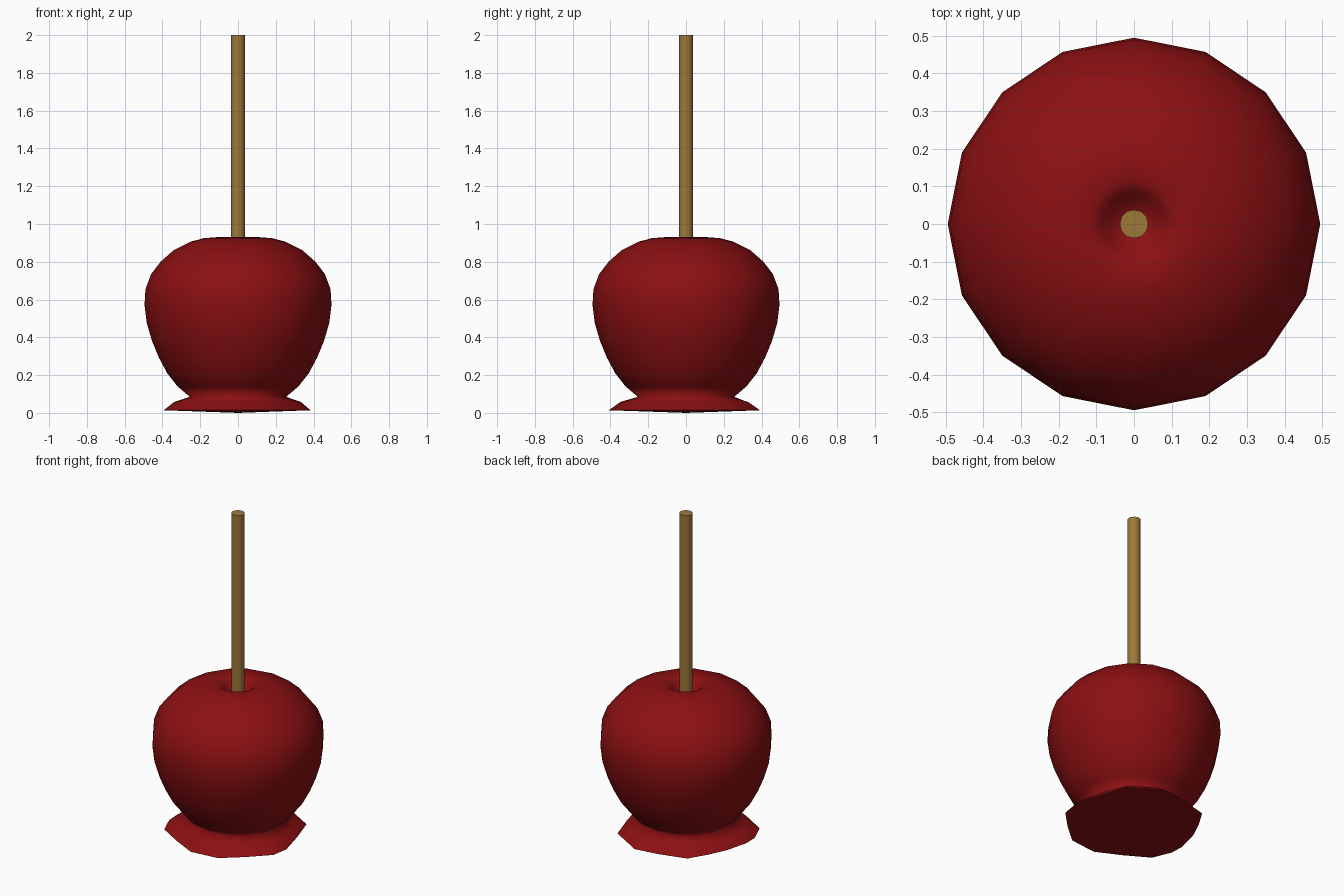
import bpy, bmesh
from math import sin, cos, radians

if "Cube" in bpy.data.objects:
    bpy.data.objects.remove(bpy.data.objects["Cube"])

SIDES = 16


def material(name, rgb):
    m = bpy.data.materials.new(name)
    m.diffuse_color = (*rgb, 1)
    m.use_nodes = True
    m.node_tree.nodes["Principled BSDF"].inputs["Base Color"].default_value = m.diffuse_color
    return m


def polar(angle, r, z):
    a = radians(angle)
    return (r * cos(a), r * sin(a), z)


# apple profile from stick dimple down to the neck above the puddle
PROFILE = [(.06, .875), (.085, .91), (.115, .93), (.18, .925), (.25, .907),
           (.34, .862), (.41, .80), (.46, .735), (.49, .655), (.495, .57),
           (.483, .475), (.455, .38), (.42, .295), (.375, .21), (.32, .14),
           (.255, .085)]
# irregular puddle rim: (angle, radius)
RIM = [(-10, .39), (17, .355), (44, .395), (78, .40), (100, .375), (126, .40),
       (145, .37), (164, .37), (186, .395), (198, .41), (216, .42), (240, .385),
       (264, .41), (289, .41), (312, .382), (335, .405)]

bm = bmesh.new()
rings = [[bm.verts.new(polar(k * 360 / SIDES, r, z)) for k in range(SIDES)]
         for r, z in PROFILE]
neck = rings[-1]
rim = [bm.verts.new(polar(a, r, .014)) for a, r in RIM]
skirt = [bm.verts.new((*n.co.lerp(o.co, .6).xy, .058)) for n, o in zip(neck, rim)]
rings += [skirt, rim]
for upper, lower in zip(rings, rings[1:]):
    for k in range(SIDES):
        j = (k + 1) % SIDES
        bm.faces.new((upper[k], lower[k], lower[j], upper[j]))
# dimple floor and puddle underside
top = bm.verts.new((0, 0, .855))
base = bm.verts.new((0, 0, 0))
for k in range(SIDES):
    j = (k + 1) % SIDES
    bm.faces.new((top, rings[0][k], rings[0][j]))
    bm.faces.new((base, rim[j], rim[k]))
bmesh.ops.recalc_face_normals(bm, faces=bm.faces)
for f in bm.faces:
    f.smooth = True
for k in range(SIDES):
    bm.edges.get((rim[k], rim[(k + 1) % SIDES])).smooth = False
mesh = bpy.data.meshes.new("candy_apple")
bm.to_mesh(mesh)
bm.free()
apple = bpy.data.objects.new("candy_apple", mesh)
bpy.context.collection.objects.link(apple)
mesh.materials.append(material("red_candy", (.26, .005, .006)))

# wooden stick
bpy.ops.mesh.primitive_cylinder_add(vertices=12, radius=.038, depth=1.2,
                                    location=(0, 0, 1.4))
stick = bpy.context.object
stick.name = "stick"
bpy.ops.object.shade_smooth_by_angle(angle=radians(40))
stick.data.materials.append(material("wood", (.34, .19, .04)))
